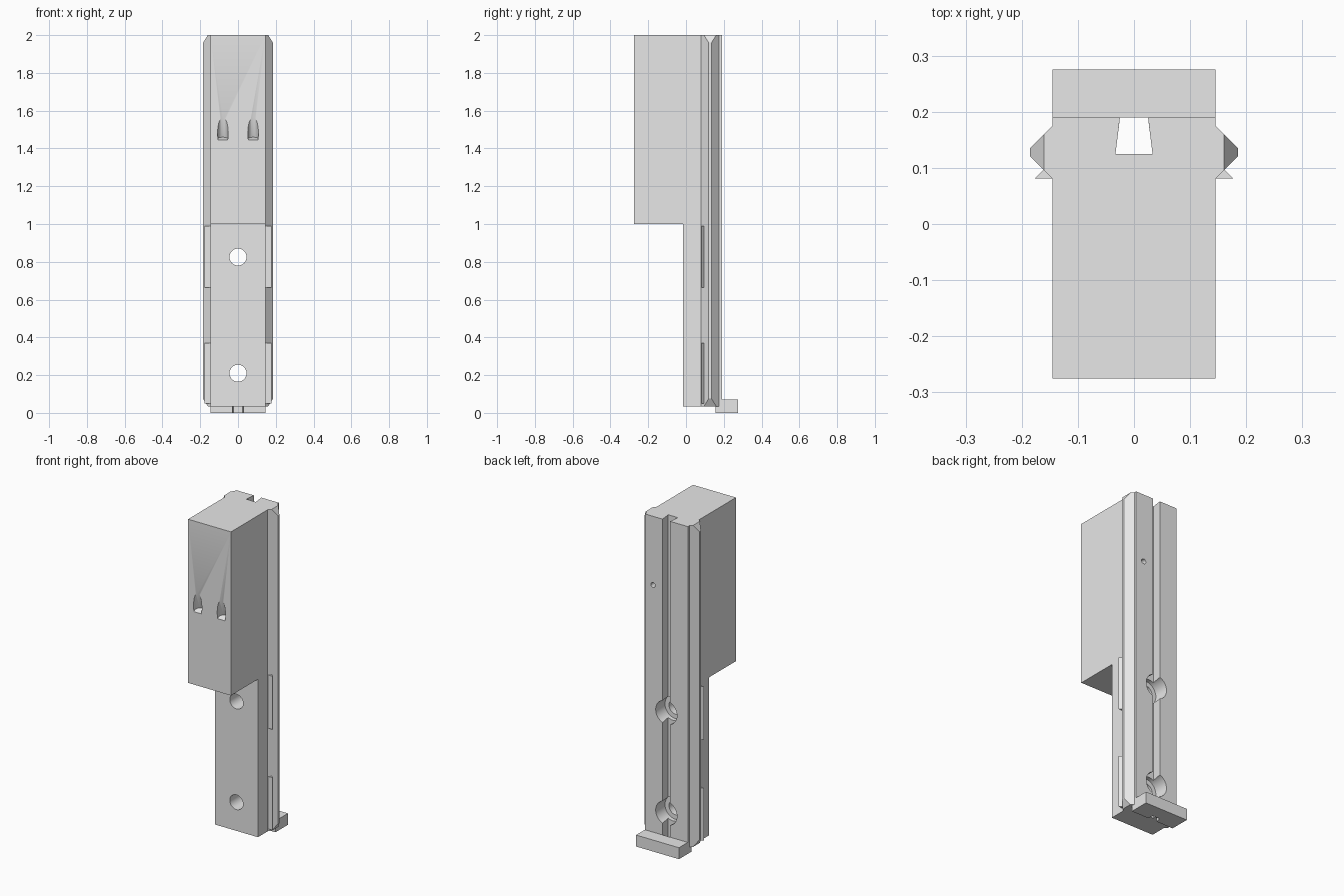
import bpy
import bmesh
import math
from mathutils import Vector

cube = bpy.data.objects.get("Cube")
if cube:
    bpy.data.objects.remove(cube, do_unlink=True)

grey = bpy.data.materials.new("plain_grey")
grey.use_nodes = True
grey.diffuse_color = (0.8, 0.8, 0.8, 1)
grey.node_tree.nodes["Principled BSDF"].inputs["Base Color"].default_value = (0.8, 0.8, 0.8, 1)


def finish(bm, name):
    bmesh.ops.recalc_face_normals(bm, faces=bm.faces)
    mesh = bpy.data.meshes.new(name)
    bm.to_mesh(mesh)
    bm.free()
    mesh.materials.append(grey)
    obj = bpy.data.objects.new(name, mesh)
    bpy.context.collection.objects.link(obj)
    return obj


def prism(name, points, direction):
    """Extrude a closed outline along a direction."""
    bm = bmesh.new()
    face = bm.faces.new([bm.verts.new(p) for p in points])
    top = bmesh.ops.extrude_face_region(bm, geom=[face])["geom"]
    moved = [v for v in top if isinstance(v, bmesh.types.BMVert)]
    bmesh.ops.translate(bm, verts=moved, vec=direction)
    return finish(bm, name)


def hull(name, points):
    bm = bmesh.new()
    verts = [bm.verts.new(p) for p in points]
    bmesh.ops.convex_hull(bm, input=verts)
    return finish(bm, name)


def rod(name, start, end, radius):
    start, end = Vector(start), Vector(end)
    axis = end - start
    bm = bmesh.new()
    bmesh.ops.create_cone(bm, cap_ends=True, segments=48, radius1=radius,
                          radius2=radius, depth=axis.length)
    bmesh.ops.rotate(bm, verts=bm.verts,
                     matrix=Vector((0, 0, 1)).rotation_difference(axis).to_matrix())
    bmesh.ops.translate(bm, verts=bm.verts, vec=(start + end) / 2)
    return finish(bm, name)


def cut(target, cutter):
    cutter.hide_render = True
    mod = target.modifiers.new("cut", "BOOLEAN")
    mod.operation = "DIFFERENCE"
    mod.solver = "EXACT"
    mod.object = cutter
    bpy.ops.object.select_all(action="DESELECT")
    bpy.context.view_layer.objects.active = target
    target.select_set(True)
    bpy.ops.object.modifier_apply(modifier=mod.name)


HALF, FRONT, BACK, BASE, TOP = 0.145, -0.275, 0.19, 0.035, 2.0

# Stepped main block
profile = [(FRONT, 1), (-0.015, 1), (-0.015, BASE), (BACK, BASE), (BACK, TOP), (FRONT, TOP)]
body = prism("main_block", [(-HALF, y, z) for y, z in profile], (2 * HALF, 0, 0))

# Foot plate at the back of the base
foot_profile = [(0.155, 0), (0.275, 0), (0.275, 0.07), (BACK, 0.07), (BACK, BASE), (0.155, BASE)]
foot = prism("foot_plate", [(-HALF, y, z) for y, z in foot_profile], (2 * HALF, 0, 0))

# Dovetail slot along the back, running on through the foot
slot_outline = [(-0.033, 0.125), (0.033, 0.125), (0.025, BACK), (-0.025, BACK)]
foot_slot = prism("foot_slot_cutter", [(x, y, -0.1) for x, y in slot_outline], (0, 0, 2.2))
# Extend the open side past the back face of the block
open_outline = slot_outline[:2] + [(0.0238, 0.2), (-0.0238, 0.2)]
back_slot = prism("back_slot_cutter", [(x, y, -0.1) for x, y in open_outline], (0, 0, 2.2))
cut(foot, foot_slot)
cut(body, back_slot)
cutters = [foot_slot, back_slot]

# Counterbored mounting holes
for z in (0.21, 0.825):
    cutters.append(rod("bolt_hole_cutter", (0, -0.1, z), (0, 0.3, z), 0.045))
    cut(body, cutters[-1])
    cutters.append(rod("counterbore_cutter", (0, 0.1, z), (0, 0.3, z), 0.072))
    cut(body, cutters[-1])

# Slanted bullet-shaped recesses on the front
tilt = math.radians(20)
for x in (-0.08, 0.08):
    start = Vector((x, FRONT + 0.012, 1.45))
    end = start + 0.3 * Vector((0, -math.sin(tilt), math.cos(tilt)))
    cutters.append(rod("recess_cutter", start, end, 0.028))
    cut(body, cutters[-1])

# Small blind hole on the back
cutters.append(rod("pin_hole_cutter", (0.09, 0.13, 1.58), (0.09, 0.3, 1.58), 0.015))
cut(body, cutters[-1])

for cutter in cutters:
    bpy.data.objects.remove(cutter, do_unlink=True)

# Side rails with chamfered ends, and thin ribs on their front slopes
parts = [body, foot]
for side, label in ((1, "left"), (-1, "right")):
    points = []
    for z, edge in ((BASE, 0.16), (0.075, 0.185), (1.96, 0.185), (TOP, 0.16)):
        inset = 0.185 - edge
        outline = [(HALF, 0.08), (edge, 0.12 - inset), (edge, 0.135 + inset), (HALF, 0.175)]
        points += [(side * x, y, z) for x, y in outline]
    parts.append(hull(label + "_rail", points))
    for low, high, level in ((0.05, 0.37, "lower"), (0.665, 0.99, "upper")):
        rib = [(HALF, 0.081), (0.177, 0.081), (0.1615, 0.0965)]
        parts.append(prism(f"{label}_{level}_rib", [(side * x, y, low) for x, y in rib],
                           (0, 0, high - low)))

# Smooth the bores while keeping the edges crisp
bpy.ops.object.select_all(action="DESELECT")
for part in parts:
    part.select_set(True)
bpy.context.view_layer.objects.active = body
bpy.ops.object.shade_smooth_by_angle(angle=math.radians(30))
